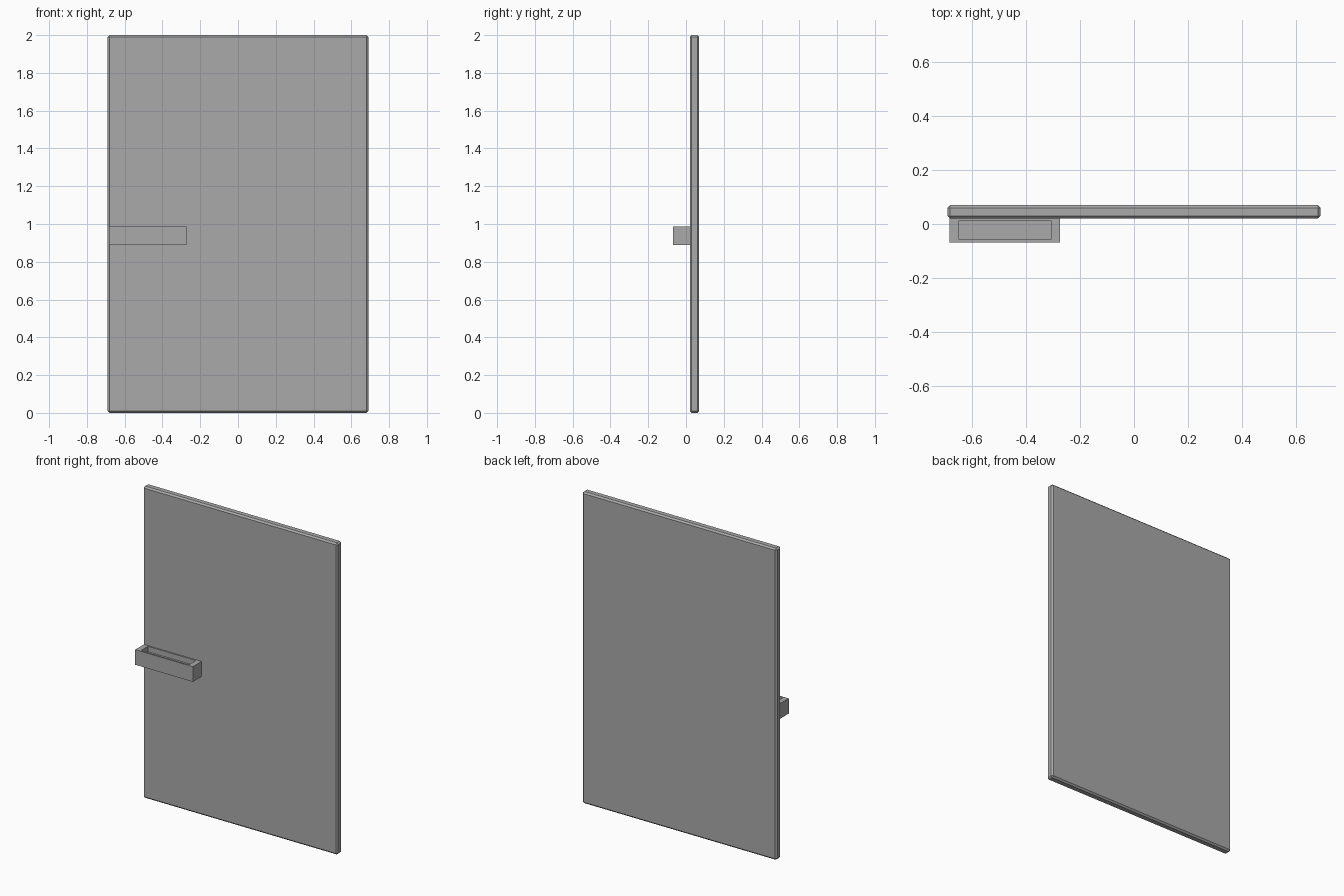
import bpy
import bmesh
from mathutils import Vector

cube = bpy.data.objects.get("Cube")
if cube:
    bpy.data.objects.remove(cube, do_unlink=True)

# Single plain grey
grey = bpy.data.materials.new("grey")
grey.use_nodes = True
grey.diffuse_color = (0.4, 0.4, 0.4, 1)
grey.node_tree.nodes["Principled BSDF"].inputs["Base Color"].default_value = grey.diffuse_color


def box(bm, low, high):
    """Add an axis-aligned box between two corners."""
    low, high = Vector(low), Vector(high)
    verts = bmesh.ops.create_cube(bm, size=1)["verts"]
    bmesh.ops.scale(bm, vec=high - low, verts=verts)
    bmesh.ops.translate(bm, vec=(low + high) / 2, verts=verts)


def finish(bm, name):
    mesh = bpy.data.meshes.new(name)
    bm.to_mesh(mesh)
    bm.free()
    mesh.materials.append(grey)
    obj = bpy.data.objects.new(name, mesh)
    bpy.context.collection.objects.link(obj)
    return obj


# Door panel with a narrow chamfer on every edge
bm = bmesh.new()
box(bm, (-0.69, 0.02, 0), (0.69, 0.07, 2))
panel = finish(bm, "door_panel")
chamfer = panel.modifiers.new("chamfer", "BEVEL")
chamfer.width = 0.01
chamfer.segments = 1

# Handle block with a shallow recess in its top
bm = bmesh.new()
box(bm, (-0.682, -0.068, 0.89), (-0.273, 0.022, 0.987))
bm.faces.ensure_lookup_table()
top = max(bm.faces, key=lambda f: f.calc_center_median().z)
bmesh.ops.inset_individual(bm, faces=[top], thickness=0.014)
# Widen the end walls, then sink the floor
for v in top.verts:
    v.co.x += 0.024 if v.co.x < -0.48 else -0.024
floor = bmesh.ops.extrude_discrete_faces(bm, faces=[top])["faces"][0]
bmesh.ops.translate(bm, vec=(0, 0, -0.035), verts=floor.verts)
bmesh.ops.recalc_face_normals(bm, faces=bm.faces)
finish(bm, "door_handle")
